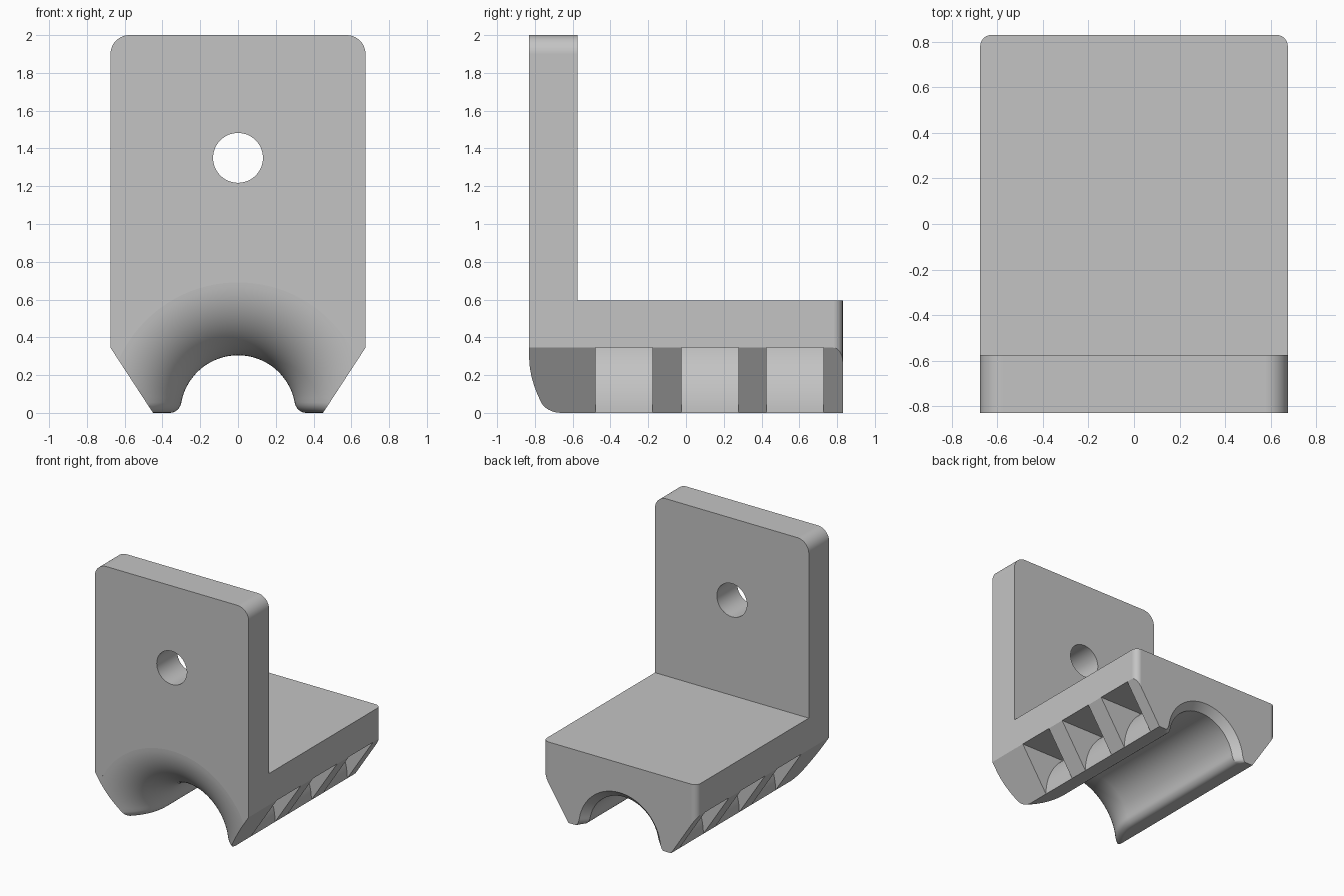
import bpy
import bmesh
from math import sin, cos, asin, sqrt, pi, radians

if "Cube" in bpy.data.objects:
    bpy.data.objects.remove(bpy.data.objects["Cube"], do_unlink=True)

HALF_W, HALF_D = 0.675, 0.83      # half width and half depth
SHOULDER, FOOT = 0.345, 0.45      # where the lower taper starts, half width at the foot
CHANNEL, FLARE, ROUND = 0.305, 0.40, 0.055

grey = bpy.data.materials.new("plain_grey")
grey.use_nodes = True
grey.diffuse_color = (0.55, 0.55, 0.55, 1)
grey.node_tree.nodes["Principled BSDF"].inputs["Base Color"].default_value = grey.diffuse_color


def finish(bm, name):
    bmesh.ops.recalc_face_normals(bm, faces=bm.faces)
    mesh = bpy.data.meshes.new(name)
    bm.to_mesh(mesh)
    bm.free()
    mesh.materials.append(grey)
    obj = bpy.data.objects.new(name, mesh)
    bpy.context.collection.objects.link(obj)
    return obj


def prism(name, outline, start, end, axis):
    """Extrude a 2D outline along y (outline in xz) or z (outline in xy)."""
    bm = bmesh.new()
    place = (lambda a, b, t: (a, t, b)) if axis == "y" else (lambda a, b, t: (a, b, t))
    rings = [[bm.verts.new(place(a, b, t)) for a, b in outline] for t in (start, end)]
    skin(bm, rings)
    return finish(bm, name)


def skin(bm, rings):
    n = len(rings[0])
    for r0, r1 in zip(rings, rings[1:]):
        for i in range(n):
            j = (i + 1) % n
            bm.faces.new((r0[i], r0[j], r1[j], r1[i]))
    bm.faces.new(rings[0])
    bm.faces.new(rings[-1])


def arc(cx, cy, r, a0, a1, steps):
    angles = [radians(a0 + (a1 - a0) * i / steps) for i in range(steps + 1)]
    return [(cx + r * cos(a), cy + r * sin(a)) for a in angles]


def mirrored(half):
    return half + [(-x, y) for x, y in reversed(half)]


def combine(obj, cutter, operation="DIFFERENCE"):
    mod = obj.modifiers.new("cut", "BOOLEAN")
    mod.operation, mod.solver, mod.object = operation, "EXACT", cutter
    bpy.context.view_layer.objects.active = obj
    bpy.ops.object.modifier_apply(modifier=mod.name)
    bpy.data.objects.remove(cutter, do_unlink=True)


# Solid with the front outline: tapered foot, rounded top corners
top_r, back_r = 0.10, 0.05
outline = mirrored([(FOOT, 0), (HALF_W, SHOULDER)]
                   + arc(HALF_W - top_r, 2 - top_r, top_r, 0, 90, 12))
bracket = prism("bracket", outline, -HALF_D, HALF_D, "y")

# Rounded rear corners
plan = mirrored([(HALF_W, -1)] + arc(HALF_W - back_r, HALF_D - back_r, back_r, 0, 90, 10))
combine(bracket, prism("rear_rounding", plan, -0.5, 2.5, "z"), "INTERSECT")

# Space above the base, behind the upright plate
combine(bracket, prism("upper_space", [(-1, 0.595), (1, 0.595), (1, 3), (-1, 3)],
                       -0.575, 1.2, "y"))

# Screw hole
combine(bracket, prism("screw_hole", arc(0, 1.35, 0.132, 0, 354.375, 63), -1, 0, "y"))

# Strap grooves around the channel, three on each side
groove = (arc(0, 0, FOOT, 0, 180 / pi * asin(SHOULDER / FOOT), 16)
          + [(0.8, SHOULDER), (0.8, -0.1), (FOOT, -0.1)])
for side in (1, -1):
    for y in (-0.48, -0.025, 0.425):
        shape = [(side * x, z) for x, z in groove]
        combine(bracket, prism("strap_groove", shape, y, y + 0.302, "y"))


# Channel with a flared mouth, rounded lower edges and a chamfered rear end
def channel_ring(bm, y, r, ny, nr):
    half = []
    for i in range(7):
        a = pi / 2 * i / 6
        z, t = ROUND * (1 - cos(a)), ROUND * (1 - sin(a))
        half.append((sqrt(r * r - z * z) + nr * t, y + ny * t, z))
    half.insert(0, (half[0][0], half[0][1], -0.1))
    a0 = asin(ROUND / r)
    for i in range(1, 25):
        a = a0 + (pi / 2 - a0) * i / 24
        half.append((r * cos(a), y, r * sin(a)))
    points = half + [(-x, py, z) for x, py, z in reversed(half[:-1])]
    return [bm.verts.new(p) for p in points]


bm = bmesh.new()
rings = []
for i in range(25):
    a = radians(2 + 88 * i / 24)
    y, r = FLARE - HALF_D - FLARE * cos(a), CHANNEL + FLARE - FLARE * sin(a)
    if i == 0:
        rings.append(channel_ring(bm, -0.95, r, 0, 0))
    rings.append(channel_ring(bm, y, r, cos(a), sin(a)))
rings.append(channel_ring(bm, HALF_D - ROUND, CHANNEL, 0, 1))
rings.append(channel_ring(bm, HALF_D + ROUND, CHANNEL + 2 * ROUND, 0, 0))
skin(bm, rings)
combine(bracket, finish(bm, "channel"))

# Smooth curved faces, crisp edges
bpy.ops.object.select_all(action="DESELECT")
bracket.select_set(True)
bpy.context.view_layer.objects.active = bracket
bpy.ops.object.shade_smooth_by_angle(angle=radians(25))
weighted = bracket.modifiers.new("flat_faces_stay_flat", "WEIGHTED_NORMAL")
weighted.keep_sharp = True
